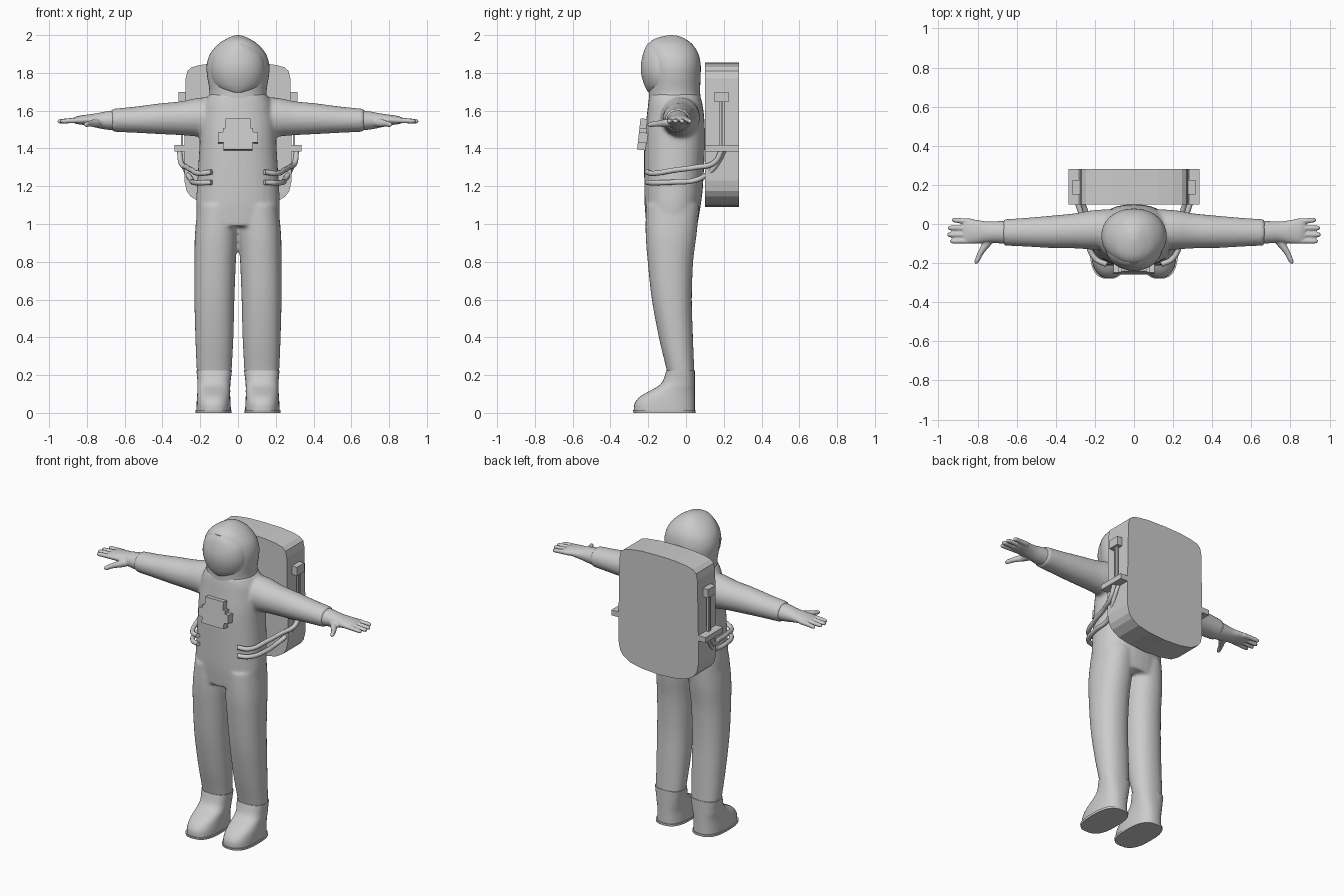
import bpy, bmesh, math

GREY = bpy.data.materials.new("suit grey")
GREY.diffuse_color = (0.6, 0.6, 0.6, 1)
SIDES = (1, -1)


def add(name, bm, smooth=False):
    bmesh.ops.recalc_face_normals(bm, faces=bm.faces)
    me = bpy.data.meshes.new(name)
    bm.to_mesh(me)
    bm.free()
    ob = bpy.data.objects.new(name, me)
    bpy.context.collection.objects.link(ob)
    me.materials.append(GREY)
    if smooth:
        bpy.ops.object.select_all(action='DESELECT')
        ob.select_set(True)
        bpy.context.view_layer.objects.active = ob
        bpy.ops.object.shade_smooth_by_angle(angle=math.radians(40))
    return ob


def blend(ob, voxel, loops):
    r = ob.modifiers.new("blend", 'REMESH')
    r.mode, r.voxel_size, r.use_smooth_shade = 'VOXEL', voxel, True
    s = ob.modifiers.new("soften", 'SMOOTH')
    s.factor, s.iterations = 0.5, loops


def fb(rows):
    # (z, centre x, half x, front y, back y) -> loft ring
    return [(z, cx, hx, (f + b) / 2, (b - f) / 2) for z, cx, hx, f, b in rows]


def loft(bm, rings, axis='z', s=1, n=32, p=2.0, steps=4):
    """Closed tube through rings (t, centre u, half u, centre v, half v)."""
    P = [rings[0]] + list(rings) + [rings[-1]]
    fine = []
    for i in range(1, len(P) - 2):
        for k in range(steps):
            t = k / steps
            fine.append([0.5 * (2 * b + (c - a) * t + (2*a - 5*b + 4*c - d) * t*t + (3*b - a - 3*c + d) * t**3)
                         for a, b, c, d in zip(P[i-1], P[i], P[i+1], P[i+2])])
    fine.append(rings[-1])
    loops = []
    for t, cu, hu, cv, hv in fine:
        loop = []
        for k in range(n):
            a = 2 * math.pi * k / n
            c, d = math.cos(a), math.sin(a)
            u = cu + hu * math.copysign(abs(c) ** (2 / p), c)
            v = cv + hv * math.copysign(abs(d) ** (2 / p), d)
            x, y, z = {'z': (u, v, t), 'x': (t, u, v), 'y': (u, t, v)}[axis]
            loop.append(bm.verts.new((s * x, y, z)))
        loops.append(loop)
    for A, B in zip(loops, loops[1:]):
        for k in range(n):
            bm.faces.new((A[k], A[(k+1) % n], B[(k+1) % n], B[k]))
    bm.faces.new(loops[0])
    bm.faces.new(loops[-1])


def prism(name, half, y0, y1):
    # symmetric outline in x/z, extruded along y
    bm = bmesh.new()
    pts = half + [(-x, z) for x, z in reversed(half) if x > 0]
    f = bm.faces.new([bm.verts.new((x, y0, z)) for x, z in pts])
    ext = bmesh.ops.extrude_face_region(bm, geom=[f])['geom']
    bmesh.ops.translate(bm, vec=(0, y1 - y0, 0), verts=[v for v in ext if isinstance(v, bmesh.types.BMVert)])
    return add(name, bm)


def boxes(name, lo, hi):
    # box on both sides
    bm = bmesh.new()
    for s in SIDES:
        vs = bmesh.ops.create_cube(bm, size=1)['verts']
        for v in vs:
            v.co = [(lo[i] + hi[i]) / 2 + v.co[i] * (hi[i] - lo[i]) for i in range(3)]
            v.co.x *= s
    return add(name, bm)


# suit: torso, legs and sleeves blended into one skin
bm = bmesh.new()
loft(bm, fb([(0.99, 0, .215, -.21, .06), (1.1, 0, .222, -.219, .078), (1.2, 0, .217, -.221, .09),
             (1.4, 0, .205, -.222, .10), (1.5, 0, .20, -.217, .10), (1.58, 0, .19, -.207, .095),
             (1.64, 0, .178, -.2, .086), (1.69, 0, .15, -.192, .072)]), p=2.3)
for s in SIDES:
    loft(bm, fb([(.19, .126, .090, -.095, .046), (.25, .126, .094, -.108, .043), (.4, .125, .101, -.144, .037),
                 (.6, .125, .106, -.181, .031), (.8, .121, .110, -.203, .038), (.95, .115, .113, -.214, .057),
                 (1.1, .105, .108, -.212, .07)]), s=s, p=2.2)
    loft(bm, [(.08, -.03, .105, 1.56, .11), (.2, -.03, .102, 1.565, .104), (.3, -.035, .09, 1.56, .09),
              (.42, -.04, .083, 1.557, .081), (.55, -.042, .074, 1.552, .069), (.67, -.043, .067, 1.549, .061)],
         'x', s)
blend(add("suit", bm), 0.011, 5)

# gloves: palm, four fingers and thumb
bm = bmesh.new()
for s in SIDES:
    loft(bm, [(.64, -.043, .061, 1.549, .055), (.70, -.042, .056, 1.548, .048), (.75, -.041, .054, 1.548, .038),
              (.80, -.04, .060, 1.55, .029), (.85, -.038, .062, 1.55, .021), (.875, -.038, .052, 1.548, .012)],
         'x', s)
    for y, y2, tip in ((.012, .020, .932), (-.022, -.020, .952), (-.056, -.055, .955), (-.086, -.088, .94)):
        loft(bm, [(.82, y, .015, 1.549, .015), (.88, (y + y2) / 2, .014, 1.547, .014),
                  (tip - .012, y2, .012, 1.544, .012), (tip, y2, .005, 1.543, .005)], 'x', s, 12)
    loft(bm, [(-.05, .735, .035, 1.54, .026), (-.10, .752, .026, 1.535, .022), (-.15, .785, .017, 1.531, .016),
              (-.19, .803, .013, 1.527, .013), (-.204, .807, .006, 1.526, .006)], 'y', s, 16)
blend(add("gloves", bm), 0.005, 3)

# boots
bm = bmesh.new()
for s in SIDES:
    loft(bm, fb([(0, .13, .095, -.277, .05), (.014, .13, .096, -.28, .051)]), s=s, p=2.7, steps=1)
    loft(bm, fb([(.014, .129, .091, -.276, .047), (.05, .129, .09, -.272, .047), (.085, .129, .088, -.245, .047),
                 (.115, .128, .087, -.195, .047), (.14, .128, .087, -.15, .047), (.17, .127, .088, -.122, .047),
                 (.225, .126, .094, -.104, .047)]), s=s, p=2.5)
add("boots", bm, True)

# helmet shell and bulging visor
bm = bmesh.new()
loft(bm, fb([(1.62, 0, .168, -.195, .082), (1.68, 0, .152, -.196, .076), (1.72, 0, .153, -.197, .075),
             (1.78, 0, .163, -.2, .077), (1.84, 0, .166, -.205, .078), (1.90, 0, .148, -.209, .066),
             (1.95, 0, .107, -.2, .035), (1.98, 0, .062, -.167, -.005), (1.995, 0, .027, -.115, -.04),
             (2.0, 0, .003, -.082, -.075)]), n=48, p=2.1)
add("helmet", bm, True)
bm = bmesh.new()
loft(bm, fb([(1.695, 0, .06, -.198, -.02), (1.71, 0, .1, -.208, -.01), (1.74, 0, .128, -.222, 0),
             (1.79, 0, .143, -.236, 0), (1.84, 0, .144, -.239, 0), (1.89, 0, .132, -.230, -.01),
             (1.93, 0, .1, -.217, -.03), (1.955, 0, .05, -.203, -.06)]), n=48)
add("visor", bm, True)

# backpack with arched top and cut lower corners
prism("backpack", [(0, 1.855), (.12, 1.852), (.2, 1.842), (.245, 1.83), (.268, 1.81), (.277, 1.77), (.284, 1.4),
                   (.284, 1.23), (.272, 1.175), (.25, 1.145), (.2, 1.115), (.12, 1.098), (0, 1.09)], .10, .28)

# side brackets and rods on the backpack
boxes("lower_brackets", (.262, .10, 1.383), (.335, .28, 1.417))
boxes("upper_brackets", (.26, .15, 1.645), (.315, .225, 1.70))
boxes("front_rods", (.290, .178, 1.41), (.302, .189, 1.65))
boxes("rear_rods", (.290, .194, 1.41), (.302, .205, 1.65))

# stepped chest panel, leaning back
panel = prism("chest_panel", [(0, .083), (.065, .083), (.065, .032), (.08, .032), (.08, .01), (.105, .01),
                              (.105, -.045), (.078, -.045), (.078, -.083), (0, -.083)], -.018, .03)
panel.location = (0, -.232, 1.475)
panel.rotation_euler.x = -0.11

# hoses running from the lower brackets round the waist
HOSES = {
    "upper_hose": [(.14, -.207, 1.275), (.2, -.175, 1.268), (.245, -.06, 1.285), (.27, .05, 1.30),
                   (.302, .15, 1.325), (.31, .19, 1.39)],
    "lower_hose": [(.14, -.205, 1.22), (.2, -.175, 1.218), (.24, -.06, 1.222), (.245, .05, 1.232),
                   (.27, .12, 1.27), (.29, .17, 1.33), (.287, .20, 1.39)],
}
for name, pts in HOSES.items():
    cu = bpy.data.curves.new(name, 'CURVE')
    cu.dimensions, cu.bevel_depth, cu.bevel_resolution = '3D', .014, 3
    cu.use_fill_caps, cu.resolution_u = True, 8
    for s in SIDES:
        sp = cu.splines.new('BEZIER')
        sp.bezier_points.add(len(pts) - 1)
        for bp, (x, y, z) in zip(sp.bezier_points, pts):
            bp.co = (s * x, y, z)
            bp.handle_left_type = bp.handle_right_type = 'AUTO'
    cu.materials.append(GREY)
    bpy.context.collection.objects.link(bpy.data.objects.new(name, cu))
